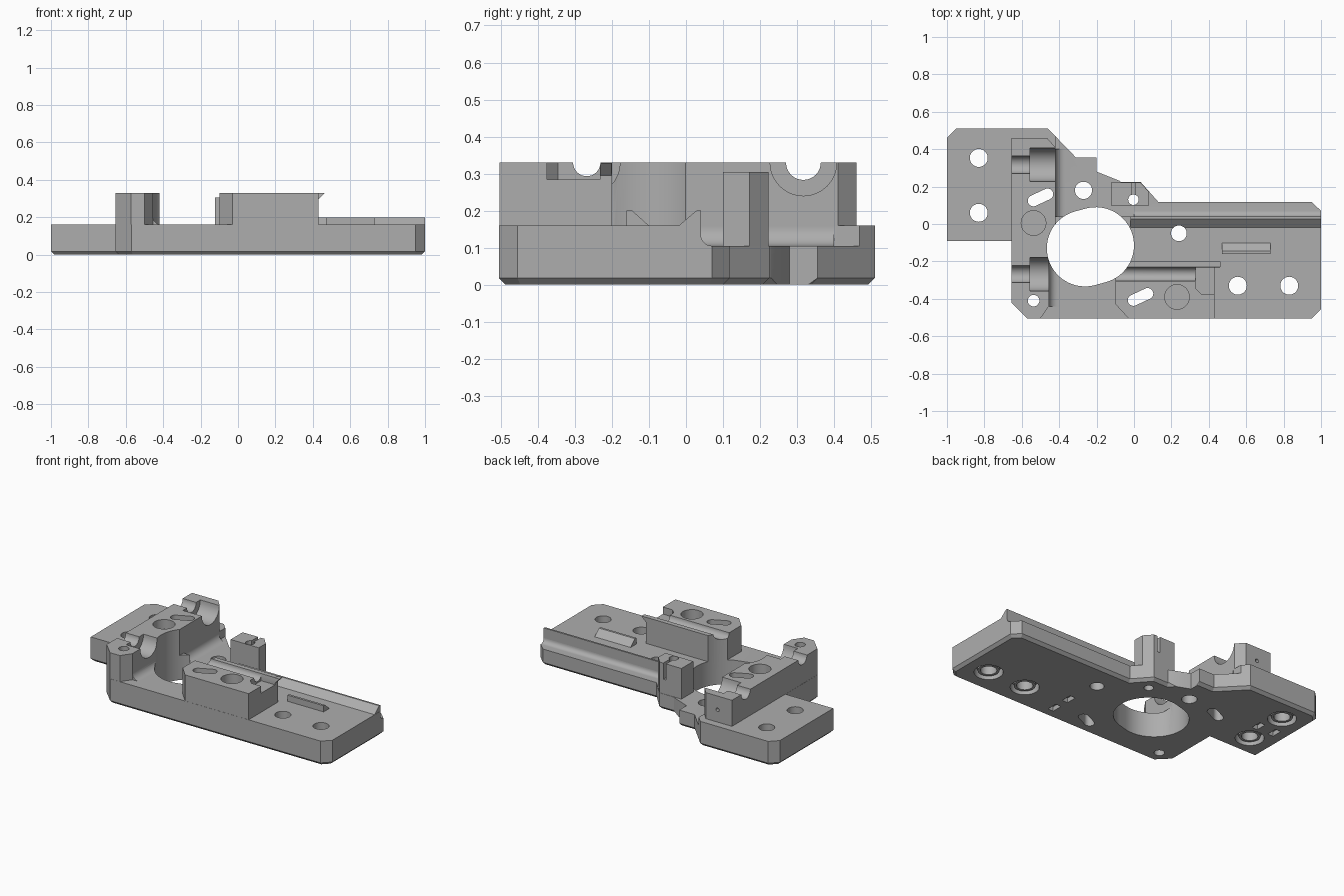
import bpy
import bmesh
import math

old = bpy.data.objects.get("Cube")
if old:
    bpy.data.objects.remove(old, do_unlink=True)

grey = bpy.data.materials.new("mid grey plastic")
grey.use_nodes = True
colour = (0.42, 0.42, 0.42, 1)
grey.diffuse_color = colour
grey.node_tree.nodes["Principled BSDF"].inputs["Base Color"].default_value = colour


def prism(name, pts, axis, lo, hi, bevel=0):
    """Extrude a 2D profile along an axis; profile axes are the other two in xyz order."""
    def place(p, t):
        return {"x": (t, p[0], p[1]), "y": (p[0], t, p[1]), "z": (p[0], p[1], t)}[axis]
    bm = bmesh.new()
    low = [bm.verts.new(place(p, lo)) for p in pts]
    high = [bm.verts.new(place(p, hi)) for p in pts]
    bottom = bm.faces.new(low)
    bm.faces.new(high)
    for i in range(len(pts)):
        j = (i + 1) % len(pts)
        bm.faces.new((low[i], low[j], high[j], high[i]))
    bmesh.ops.recalc_face_normals(bm, faces=bm.faces)
    if bevel:
        bmesh.ops.bevel(bm, geom=list(bottom.edges), offset=bevel, segments=1,
                        affect="EDGES", profile=0.5)
    mesh = bpy.data.meshes.new(name)
    bm.to_mesh(mesh)
    bm.free()
    mesh.materials.append(grey)
    obj = bpy.data.objects.new(name, mesh)
    bpy.context.collection.objects.link(obj)
    return obj


def rect(x0, x1, y0, y1):
    return [(x0, y0), (x1, y0), (x1, y1), (x0, y1)]


def stadium(x, y, r, half=0, angle=0, n=32):
    """Circle, or rounded slot when half is above zero."""
    a = math.radians(angle)
    out = []
    for i in range(n + (2 if half else 0)):
        side = 1 if i <= n // 2 else -1
        k = i if side == 1 or not half else i - 1
        t = a - math.pi / 2 + 2 * math.pi * k / n
        s = side * half
        out.append((x + s * math.cos(a) + r * math.cos(t),
                    y + s * math.sin(a) + r * math.sin(t)))
    return out


def fillet(u, v, r, du=1):
    """Concave corner profile at (u, v) opening towards du and upwards."""
    arc = [(u + du * r * (1 - math.cos(t)), v + r * (1 - math.sin(t)))
           for t in [i * math.pi / 16 for i in range(9)]]
    return [(u - du * 0.01, v - 0.01), (u - du * 0.01, v + r)] + arc + [(u + du * r, v - 0.01)]


def combine(body, tool, operation):
    mod = body.modifiers.new("cut", "BOOLEAN")
    mod.operation = operation
    mod.solver = "EXACT"
    mod.object = tool
    bpy.context.view_layer.objects.active = body
    bpy.ops.object.modifier_apply(modifier=mod.name)
    bpy.data.objects.remove(tool, do_unlink=True)


# Base plate with chamfered underside
outline = [(-0.95, 0.51), (-1, 0.46), (-1, -0.09), (-0.655, -0.09), (-0.655, -0.42),
           (-0.57, -0.505), (0.95, -0.505), (1, -0.455), (1, 0.07), (0.95, 0.118),
           (0.13, 0.118), (0.035, 0.225), (-0.07, 0.225), (-0.2, 0.355),
           (-0.31, 0.355), (-0.46, 0.51)]
body = prism("mount_body", outline, "z", 0, 0.16, 0.018)


def add(*args):
    combine(body, prism("part", *args), "UNION")


def cut(*args):
    combine(body, prism("cutter", *args), "DIFFERENCE")


# Lower shelf along the back
cut(rect(-0.42, 1.2, 0.04, 0.7), "z", 0.105, 0.5)
add(fillet(0.04, 0.105, 0.03), "x", 0, 0.999)

# Left bearing block and its foot fillet
left = [(-0.654, 0.46), (-0.654, -0.421), (-0.571, -0.504), (-0.5, -0.504), (-0.455, -0.44),
        (-0.455, -0.1), (-0.42, -0.05), (-0.42, 0.41), (-0.465, 0.46)]
add(left, "z", 0.05, 0.33)
add(fillet(-0.455, 0.16, 0.045), "y", -0.44, -0.2)
add(fillet(-0.42, 0.105, 0.05), "y", 0.03, 0.4)

# Right bearing block with overhanging lip
right = [(-0.098, -0.2), (-0.098, -0.43), (-0.03, -0.504), (0.43, -0.504), (0.43, -0.2)]
add(right, "z", 0.05, 0.33)
add([(0.4, 0.329), (0.462, 0.329), (0.42, 0.285), (0.4, 0.285)], "y", -0.232, -0.201)

# Rear post
post = [(-0.123, 0.1), (-0.123, 0.223), (0.034, 0.223), (0.08, 0.172), (0.08, 0.1)]
add(post, "z", 0.05, 0.305)
cut([(-0.2, 0.28), (-0.07, 0.228), (-0.2, 0.358)], "z", -0.1, 0.5)

# Rail channel: long wedge at the back, short wedge opposite
add([(-0.025, 0.14), (-0.025, 0.155), (0.028, 0.2), (0.04, 0.2), (0.04, 0.11)],
    "x", -0.02, 0.999)
add([(-0.16, 0.14), (-0.16, 0.2), (-0.145, 0.2), (-0.095, 0.155), (-0.095, 0.14)],
    "x", 0.47, 0.73)

# Main opening
cut(stadium(-0.233, -0.122, 0.204, 0.03, 15, 64), "z", -0.1, 0.5)

# Half-round grooves in the left block
for y, small in ((0.317, 0.047), (-0.268, 0.045)):
    cut(stadium(y, 0.33, small), "x", -0.8, -0.5)
    cut(stadium(y, 0.33, 0.09), "x", -0.557, -0.3)

# Groove and end pocket in the right block
cut(stadium(-0.268, 0.33, 0.037), "x", -0.2, 0.6)
cut([(0.5, -0.375), (0.36, -0.375), (0.33, -0.345), (0.33, -0.232), (0.5, -0.232)],
    "z", 0.284, 0.4)

# Bolt holes with a counterbore and raised ring below
for x, y in ((-0.83, 0.353), (-0.83, 0.06), (0.555, -0.33), (0.83, -0.33)):
    cut(stadium(x, y, 0.085), "z", -0.1, 0.05)
    add(stadium(x, y, 0.064), "z", 0.012, 0.07)
    cut(stadium(x, y, 0.048), "z", -0.1, 0.5)

# Plain through holes
for x, y, r in ((0.24, -0.05, 0.042), (-0.27, 0.18, 0.046),
                (-0.537, -0.41, 0.031), (-0.003, 0.13, 0.028)):
    cut(stadium(x, y, r), "z", -0.1, 0.5)
cut(rect(-0.012, 0.008, 0.14, 0.3), "z", 0.2, 0.5)

# Angled slots and round recesses in the block tops
for x, y in ((-0.5, 0.142), (0.035, -0.39)):
    cut(stadium(x, y, 0.03, 0.042, 25), "z", -0.1, 0.5)
for x, y in ((-0.537, 0.005), (0.23, -0.39)):
    cut(stadium(x, y, 0.066), "z", 0.27, 0.5)

# Small pockets underneath
for x, y in ((0.27, -0.4), (0.27, -0.27), (-0.78, 0.2), (-0.9, 0.2)):
    cut(rect(x - 0.02, x + 0.02, y - 0.035, y + 0.035), "z", -0.1, 0.03)

# Pin hole in the back of the left block
cut(stadium(-0.55, 0.24, 0.012, n=16), "y", 0.42, 0.6)

# Smooth round walls, keep edges crisp
bpy.ops.object.select_all(action="DESELECT")
body.select_set(True)
bpy.context.view_layer.objects.active = body
bpy.ops.object.shade_smooth_by_angle(angle=math.radians(25))
